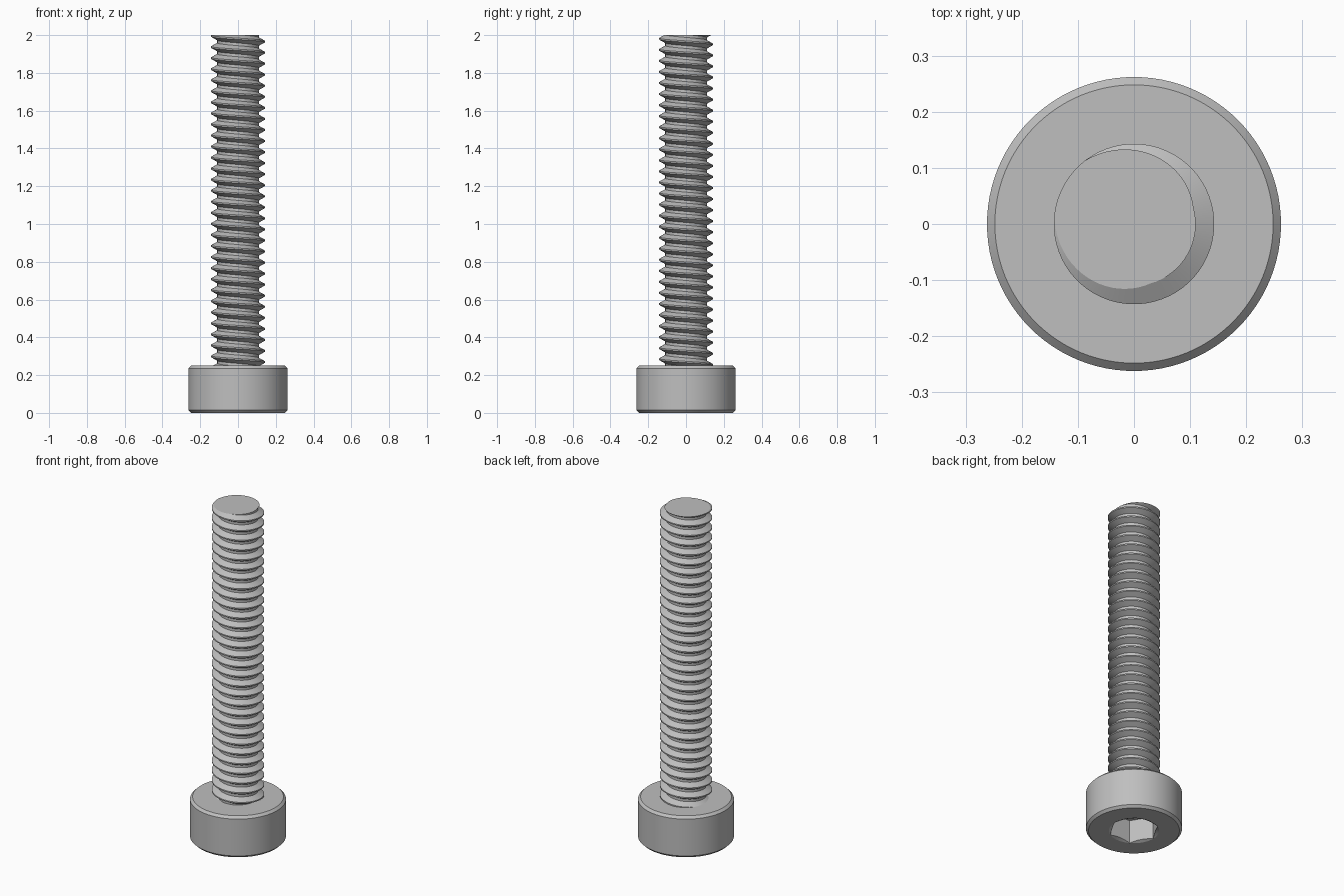
import bpy
import bmesh
from math import cos, sin, pi, radians
from mathutils import Vector

HEAD_TOP, TOTAL = 0.25, 2.0
HEAD_R, BEVEL = 0.262, 0.014
CREST_R, ROOT_R, PITCH = 0.143, 0.11, 0.0585
HEX_R, HEX_DEPTH = 0.137, 0.14
AXIS = Vector((0, 0, 1))

if "Cube" in bpy.data.objects:
    bpy.data.objects.remove(bpy.data.objects["Cube"])

steel = bpy.data.materials.new("grey steel")
steel.use_nodes = True
steel.diffuse_color = (0.52, 0.52, 0.52, 1)
steel.node_tree.nodes["Principled BSDF"].inputs["Base Color"].default_value = (0.52, 0.52, 0.52, 1)


def add_object(name, bm):
    bmesh.ops.recalc_face_normals(bm, faces=bm.faces)
    mesh = bpy.data.meshes.new(name)
    bm.to_mesh(mesh)
    bm.free()
    mesh.materials.append(steel)
    obj = bpy.data.objects.new(name, mesh)
    bpy.context.collection.objects.link(obj)
    return obj


def sweep(points, start, angle, steps, rise=0.0):
    """Spin a (radius, height) profile round z, optionally climbing as a helix."""
    bm = bmesh.new()
    verts = [bm.verts.new((r * cos(start), r * sin(start), z)) for r, z in points]
    edges = [bm.edges.new(pair) for pair in zip(verts, verts[1:])]
    bmesh.ops.spin(bm, geom=verts + edges, cent=(0, 0, 0), axis=AXIS,
                   dvec=AXIS * rise, angle=angle, steps=steps)
    bmesh.ops.remove_doubles(bm, verts=bm.verts, dist=0.0002)
    return bm


def activate(obj):
    bpy.ops.object.select_all(action='DESELECT')
    obj.select_set(True)
    bpy.context.view_layer.objects.active = obj


# Cylindrical head with bevelled rims
inner = HEAD_R - BEVEL
head = add_object("head", sweep(
    [(0, 0), (inner, 0), (HEAD_R, BEVEL), (HEAD_R, HEAD_TOP - BEVEL),
     (inner, HEAD_TOP), (0, HEAD_TOP)], 0, 2 * pi, 96))

# Hexagonal drive socket with a countersunk mouth
for name, sides, r_low, r_high, low, high in (
        ("socket_cutter", 6, HEX_R, HEX_R, -0.05, HEX_DEPTH),
        ("countersink_cutter", 64, HEX_R + 0.02, HEX_R - 0.04, -0.01, 0.02)):
    bm = sweep([(0, low), (r_low, low), (r_high, high), (0, high)], 0, 2 * pi, sides)
    cutter = add_object(name, bm)
    cutter.hide_render = True
    activate(head)
    cut = head.modifiers.new(name, 'BOOLEAN')
    cut.operation = 'DIFFERENCE'
    cut.solver = 'EXACT'
    cut.object = cutter
    bpy.ops.object.modifier_apply(modifier=cut.name)
    bpy.data.objects.remove(cutter)

# Helical thread, trimmed flat and capped at both ends
turns, steps = 35, 64
crest, root = PITCH / 16, PITCH * 3 / 8
base = TOTAL - 32 * PITCH
profile = [(ROOT_R, -PITCH + root), (ROOT_R, -root), (CREST_R, -crest),
           (CREST_R, crest), (ROOT_R, root)]
profile = [(r, z + base) for r, z in profile[1:]] + [(ROOT_R, base + PITCH - root)]
bm = sweep(profile, radians(150), -2 * pi * turns, steps * turns, PITCH / steps)
for height, normal in ((TOTAL, AXIS), (HEAD_TOP - 0.01, -AXIS)):
    result = bmesh.ops.bisect_plane(
        bm, geom=bm.verts[:] + bm.edges[:] + bm.faces[:], dist=0.00001,
        plane_co=AXIS * height, plane_no=normal, clear_outer=True)
    rim = [e for e in result["geom_cut"] if isinstance(e, bmesh.types.BMEdge)]
    bmesh.ops.holes_fill(bm, edges=rim, sides=0)
shank = add_object("threaded_shank", bm)

for obj in (head, shank):
    activate(obj)
    bpy.ops.object.shade_smooth_by_angle(angle=radians(25))
